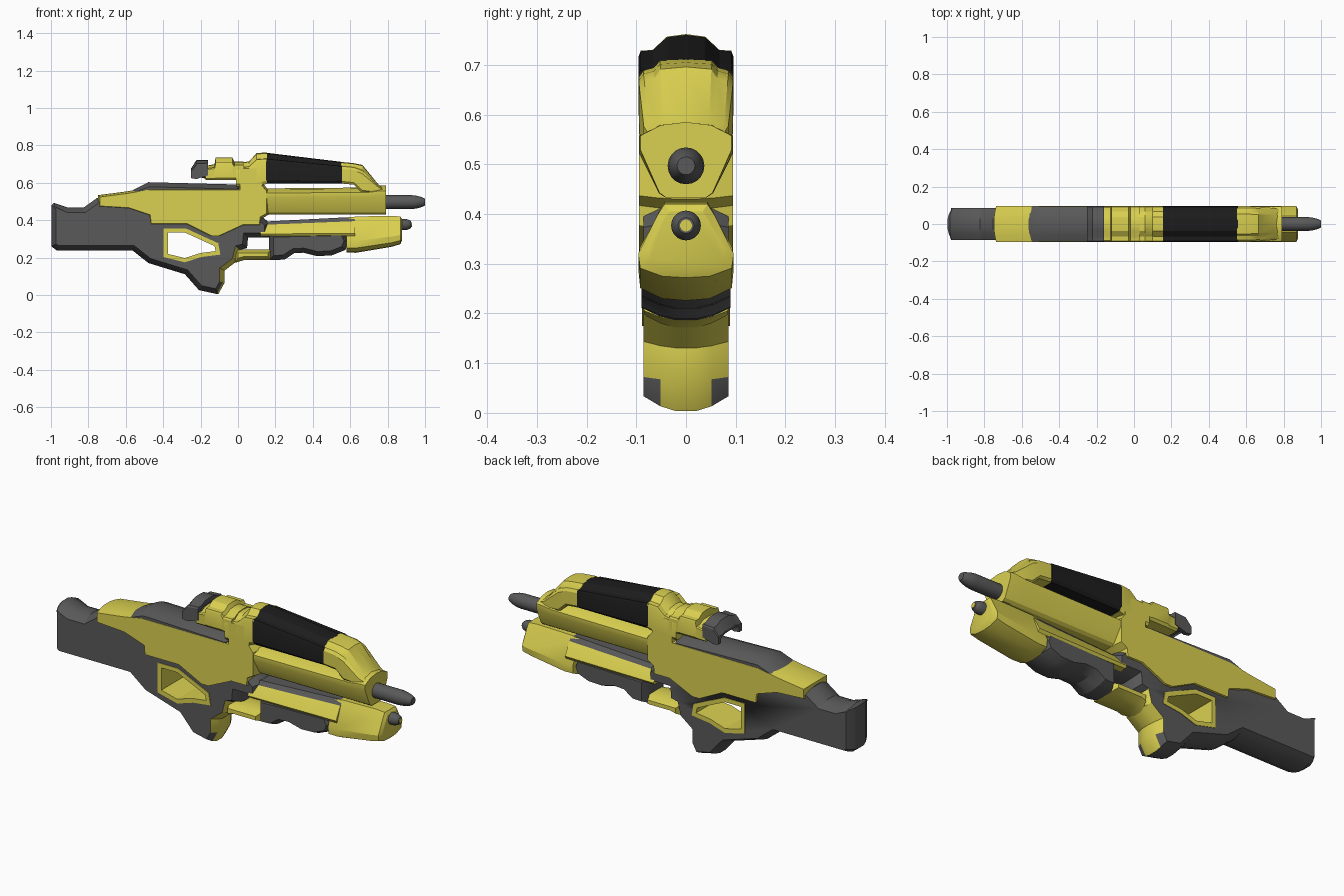
import bpy, bmesh, math
from mathutils import Vector

cube = bpy.data.objects.get("Cube")
if cube:
    bpy.data.objects.remove(cube, do_unlink=True)


def material(name, rgb):
    m = bpy.data.materials.new(name)
    m.use_nodes = True
    m.diffuse_color = (*rgb, 1)
    bsdf = next(n for n in m.node_tree.nodes if n.type == 'BSDF_PRINCIPLED')
    bsdf.inputs["Base Color"].default_value = (*rgb, 1)
    bsdf.inputs["Roughness"].default_value = 0.6
    return m


YELLOW = material("yellow", (0.70, 0.63, 0.08))
GREY = material("grey", (0.10, 0.10, 0.10))
BLACK = material("black", (0.012, 0.012, 0.012))


def finish(name, bm, mats, rule=None):
    """Turn a bmesh into a smooth-shaded object, colouring faces by rule."""
    bmesh.ops.recalc_face_normals(bm, faces=bm.faces)
    if rule:
        for f in bm.faces:
            f.material_index = rule(f.calc_center_median(), f.normal)
    mesh = bpy.data.meshes.new(name)
    bm.to_mesh(mesh)
    bm.free()
    for m in mats:
        mesh.materials.append(m)
    ob = bpy.data.objects.new(name, mesh)
    bpy.context.scene.collection.objects.link(ob)
    bpy.ops.object.select_all(action='DESELECT')
    ob.select_set(True)
    bpy.context.view_layer.objects.active = ob
    bpy.ops.object.shade_smooth_by_angle(angle=math.radians(28))
    return ob


def skin(bm, rings, caps=True):
    """Join matching rings of points with quads."""
    loops = [[bm.verts.new(p) for p in r] for r in rings]
    n = len(loops[0])
    for a, b in zip(loops, loops[1:]):
        for i in range(n):
            j = (i + 1) % n
            bm.faces.new((a[i], a[j], b[j], b[i]))
    if caps:
        bm.faces.new(loops[0])
        bm.faces.new(loops[-1])
    return loops


def inset(pts, d):
    """Offset a side outline inward by d."""
    n = len(pts)
    area = sum(pts[i - 1][0] * pts[i][1] - pts[i][0] * pts[i - 1][1] for i in range(n))
    s = 1 if area > 0 else -1
    out = []
    for i in range(n):
        p, q, r = (Vector(pts[k % n]) for k in (i - 1, i, i + 1))
        a, b = (q - p).normalized(), (r - q).normalized()
        na, nb = Vector((-a.y, a.x)) * s, Vector((-b.y, b.x)) * s
        out.append(tuple(q + (na + nb) * (d / max(1 + na.dot(nb), 0.5))))
    return out


def pillow(name, pts, half, dome, mats, rule=None):
    """Side outline spread across y, with edges domed towards the middle."""
    bm = bmesh.new()
    rings = []
    for t in (-1, -0.6, -0.25, 0.25, 0.6, 1):
        rings.append([(x, t * half, z) for x, z in inset(pts, dome * t * t)])
    skin(bm, rings)
    return finish(name, bm, mats, rule)


def loft(name, section, stations, mats, rule=None):
    """Half section (y, z from 0 to 1), mirrored and swept along x."""
    full = section + [(-y, z) for y, z in reversed(section) if y > 0]
    bm = bmesh.new()
    skin(bm, [[(x, y * w, lo + z * (hi - lo)) for y, z in full]
              for x, lo, hi, w in stations])
    return finish(name, bm, mats, rule)


def turned(name, z, stations, mats):
    """Round part along x from (x, radius) pairs."""
    ring = [(math.cos(k * math.pi / 10), math.sin(k * math.pi / 10)) for k in range(20)]
    bm = bmesh.new()
    skin(bm, [[(x, r * c, z + r * s) for c, s in ring] for x, r in stations])
    return finish(name, bm, mats)


# Stock and grip, with a yellow front strap
stock = pillow("stock_and_grip", [
    (-1, .48), (-.985, .495), (-.91, .47), (-.825, .47), (-.755, .52), (-.6, .52),
    (-.3, .5), (.1, .45), (.17, .385), (.17, .305), (.055, .305), (.05, .25),
    (.01, .24), (-.005, .18), (-.07, .13), (-.07, .065), (-.105, .002), (-.21, .025),
    (-.285, .11), (-.48, .17), (-.565, .237), (-.97, .237), (-1, .26)],
    .086, .028, [GREY, YELLOW],
    lambda c, n: int(abs(n.y) < .95 and c.x > -.1 and c.z < .24 and n.x > .2))

# Trigger opening and its yellow lining
hole = [(-.375, .335), (-.285, .335), (-.125, .262), (-.12, .235), (-.2, .225),
        (-.285, .198), (-.375, .22)]
rim = inset(hole, -.022)
bm = bmesh.new()
skin(bm, [[(x, y, z) for x, z in inset(hole, -.012)] for y in (-.2, .2)])
cutter = finish("trigger_cutter", bm, [GREY])
cut = stock.modifiers.new("trigger_opening", 'BOOLEAN')
cut.object, cut.operation, cut.solver = cutter, 'DIFFERENCE', 'EXACT'
bpy.context.view_layer.objects.active = stock
bpy.ops.object.modifier_apply(modifier=cut.name)
bpy.data.objects.remove(cutter, do_unlink=True)

bm = bmesh.new()
w = .089
loops = skin(bm, [[(x, y, z) for x, z in p] for p, y in
                  ((hole, -w), (rim, -w), (rim, w), (hole, w))], caps=False)
for i in range(len(hole)):
    j = (i + 1) % len(hole)
    bm.faces.new((loops[3][i], loops[3][j], loops[0][j], loops[0][i]))
finish("trigger_guard", bm, [YELLOW])

# Main receiver and its top cover
pillow("receiver", [
    (-.75, .535), (-.595, .555), (-.48, .575), (0, .575), (0, .69), (.14, .69),
    (.14, .59), (.165, .56), (.165, .43), (.13, .41), (.125, .365), (.03, .365),
    (-.1, .305), (-.145, .305), (-.275, .37), (-.475, .37), (-.48, .42),
    (-.585, .455), (-.75, .465)], .095, .012, [YELLOW])
pillow("top_cover", [(-.585, .55), (-.48, .605), (.02, .592), (.02, .52), (-.5, .52)],
       .094, .026, [GREY])

# Carry handle: collar, black grip and sloping nose
crown = [(0, 1), (.4, .97), (.7, .81), (.95, .8), (1, .72), (1, .1), (.9, 0)]
loft("handle_collar", crown, [
    (-.01, .58, .705, .095), (.06, .58, .715, .095), (.1, .58, .76, .095),
    (.155, .595, .762, .096)], [YELLOW])
loft("handle_grip", crown, [(.15, .597, .761, .096), (.555, .597, .712, .096)], [BLACK])
brow = [(0, 1), (.55, .97), (.68, .85), (.9, .8), (1, .68), (1, .1), (.9, 0)]
loft("handle_nose", brow, [
    (.55, .597, .712, .095), (.62, .59, .705, .095), (.665, .545, .696, .093),
    (.75, .545, .592, .085), (.785, .54, .57, .075)], [YELLOW])

# Sight on top
loft("sight_body", crown, [
    (-.175, .615, .69, .093), (-.125, .615, .70, .093), (-.12, .615, .735, .095),
    (-.03, .615, .735, .095), (-.02, .615, .715, .095), (.03, .615, .715, .095)], [YELLOW])
hood = crown[:-1] + [(1, 0), (.78, 0), (.75, .6), (.4, .72), (0, .75)]
loft("sight_hood", hood, [
    (-.252, .625, .675, .096), (-.222, .62, .722, .096), (-.16, .64, .722, .096)], [GREY])
loft("sight_eyepiece", crown, [(-.205, .63, .69, .075), (-.16, .62, .70, .08)], [GREY])

# Upper barrel shroud and barrel
loft("barrel_shroud", [(0, 1), (.55, .96), (1, .82), (1, .64), (.58, .07), (.42, 0)],
     [(.12, .432, .57, .094), (.70, .432, .575, .094), (.76, .432, .585, .094),
      (.79, .432, .585, .092)], [YELLOW])
turned("upper_barrel", .497, [
    (.78, .037), (.93, .037), (.955, .034), (.985, .026), (1, .018)], [GREY])

# Lower tube with grey upper strip, and its front block
loft("lower_tube", [(.42, 1), (.62, .78), (1, .15), (.9, 0)],
     [(.12, .315, .392, .094), (.625, .315, .418, .094)], [YELLOW, GREY],
     lambda c, n: int(c.z > .38 and n.z > .2))
loft("front_block", [(0, 1), (.45, 1), (.6, .85), (1, .33), (.96, .13), (.5, .02), (0, 0)],
     [(.58, .228, .412, .095), (.63, .226, .42, .096), (.82, .258, .424, .096),
      (.868, .272, .42, .096), (.878, .295, .405, .075)], [YELLOW])
turned("lower_barrel", .377, [(.86, .03), (.9, .03), (.918, .023), (.926, .016)], [GREY])
turned("lower_barrel_tip", .377, [(.92, .012), (.929, .012)], [YELLOW])

# Foregrip and the bridge joining it to the grip
pillow("foregrip", [
    (.165, .335), (.57, .345), (.595, .29), (.575, .24), (.5, .21), (.42, .207),
    (.35, .225), (.3, .222), (.25, .188), (.165, .185)], .09, .026, [GREY])
pillow("foregrip_bridge", [(-.02, .245), (.18, .245), (.18, .185), (.03, .185), (-.02, .17)],
       .084, .02, [YELLOW])
